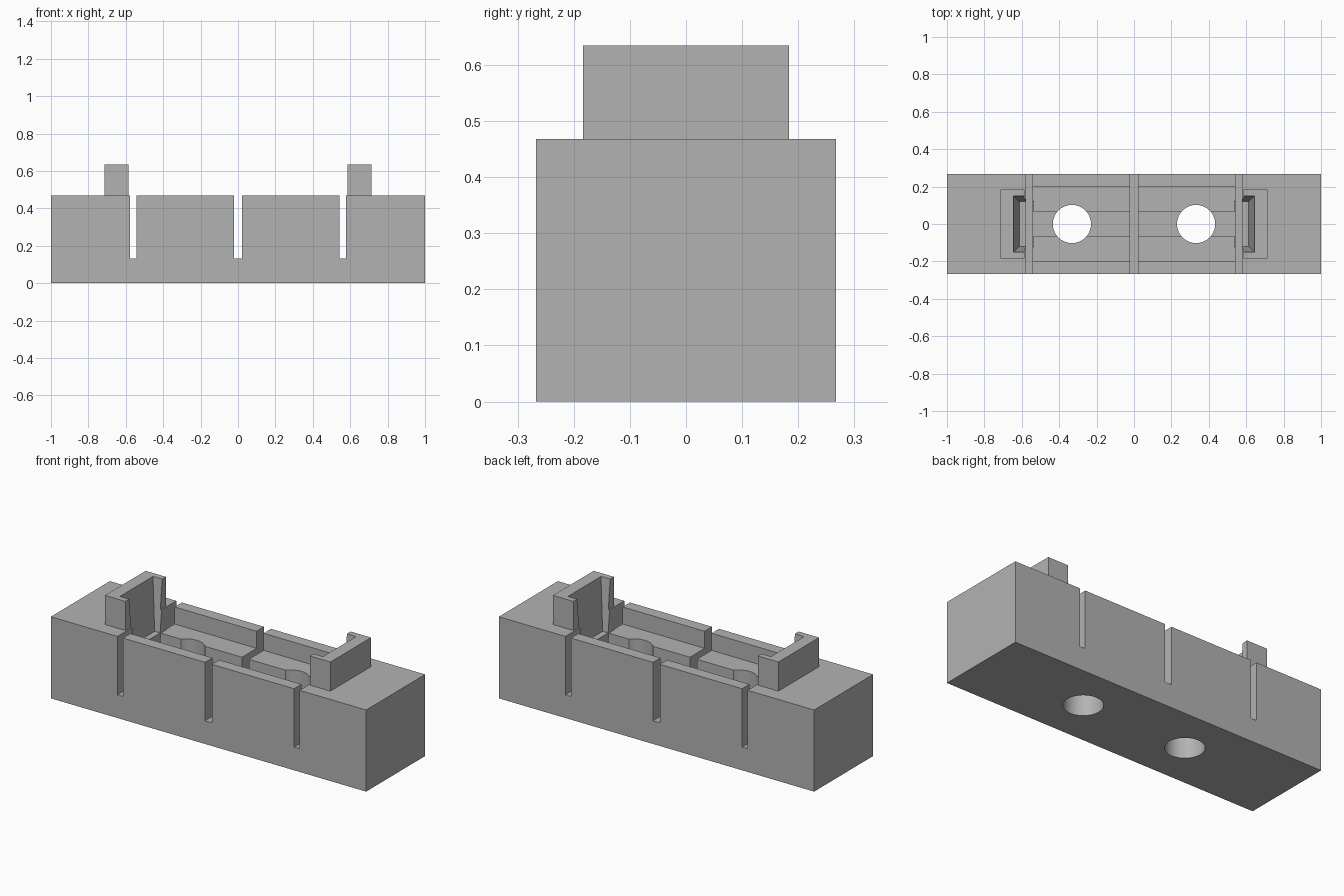
import bpy
import bmesh

cube = bpy.data.objects.get("Cube")
if cube:
    bpy.data.objects.remove(cube, do_unlink=True)

grey = bpy.data.materials.new("plain_grey")
grey.use_nodes = True
GREY = (0.45, 0.45, 0.45, 1)
grey.diffuse_color = GREY
grey.node_tree.nodes["Principled BSDF"].inputs["Base Color"].default_value = GREY


def add_object(name, bm):
    bmesh.ops.recalc_face_normals(bm, faces=bm.faces)
    mesh = bpy.data.meshes.new(name)
    bm.to_mesh(mesh)
    bm.free()
    mesh.materials.append(grey)
    obj = bpy.data.objects.new(name, mesh)
    bpy.context.collection.objects.link(obj)
    return obj


def box(name, x, y, z):
    """Box from (low, high) ranges."""
    bm = bmesh.new()
    bmesh.ops.create_cube(bm, size=1)
    for v in bm.verts:
        v.co = [r[0] if c < 0 else r[1] for c, r in zip(v.co, (x, y, z))]
    return add_object(name, bm)


def combine(target, tool, operation):
    """Apply a boolean and discard the tool."""
    tool.hide_render = True
    mod = target.modifiers.new(operation.lower(), "BOOLEAN")
    mod.operation = operation
    mod.solver = "EXACT"
    mod.object = tool
    bpy.context.view_layer.objects.active = target
    bpy.ops.object.modifier_apply(modifier=mod.name)
    bpy.data.objects.remove(tool, do_unlink=True)


def span(side, a, b):
    return tuple(sorted((side * a, side * b)))


def clip_recess(side):
    """Tapered recess, wider at the top."""
    obj = box("recess_cutter", span(side, 0.538, 0.613), (-0.12, 0.12), (0.34, 0.735))
    for v in obj.data.vertices:
        if v.co.z > 0.5:
            v.co.y *= 0.16 / 0.12
            if abs(v.co.x) > 0.6:
                v.co.x = side * 0.655
    return obj


def hole(x):
    bm = bmesh.new()
    bmesh.ops.create_cone(bm, cap_ends=True, segments=64, radius1=0.102,
                          radius2=0.102, depth=2)
    bmesh.ops.translate(bm, verts=bm.verts, vec=(x, 0, 0))
    return add_object("hole_cutter", bm)


# Main block with the two raised end clips
body = box("holder_body", (-1, 1), (-0.267, 0.267), (0, 0.468))
for side in (-1, 1):
    clip = box("end_clip", span(side, 0.586, 0.715), (-0.184, 0.184), (0.42, 0.635))
    combine(body, clip, "UNION")

# Shallow pocket and the deeper channel along its middle
combine(body, box("pocket_cutter", (-0.56, 0.56), (-0.2, 0.2), (0.37, 0.55)), "DIFFERENCE")
combine(body, box("channel_cutter", (-0.56, 0.56), (-0.067, 0.067), (0.2, 0.5)), "DIFFERENCE")

# Cross slots
for low, high in ((-0.578, -0.543), (-0.022, 0.022), (0.543, 0.578)):
    combine(body, box("slot_cutter", (low, high), (-0.4, 0.4), (0.133, 0.6)), "DIFFERENCE")

# Clip recesses and through holes
for side in (-1, 1):
    combine(body, clip_recess(side), "DIFFERENCE")
    combine(body, hole(side * 0.332), "DIFFERENCE")

bpy.ops.object.select_all(action="DESELECT")
body.select_set(True)
bpy.context.view_layer.objects.active = body
bpy.ops.object.shade_smooth_by_angle()
